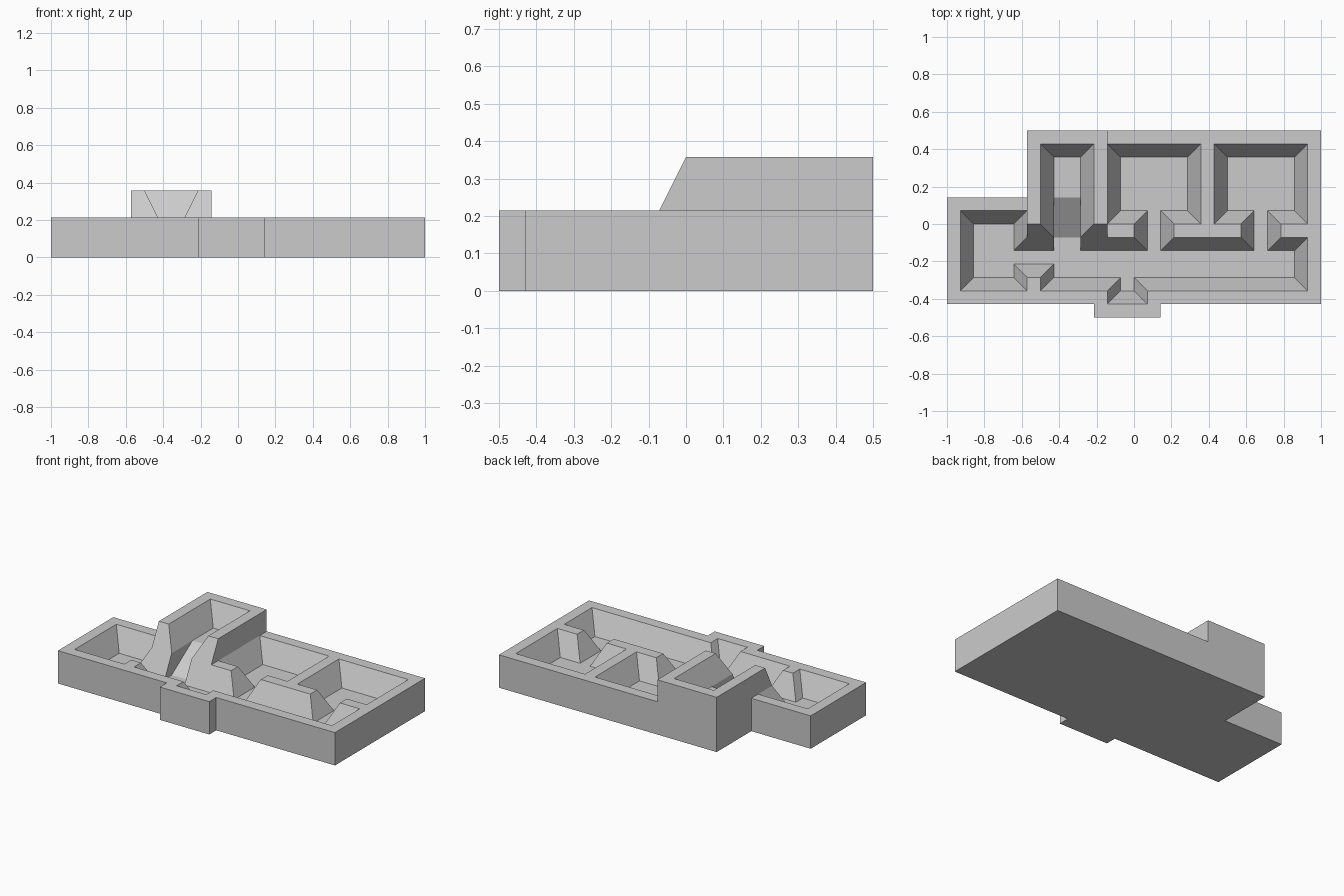
import bpy
import bmesh
from mathutils import Vector

U = 1 / 14                      # grid module of the floor plan
FLOOR, WALL, TOWER = 1, 3, 5    # heights in modules
SLOPE = 0.5                     # inward lean of walls per module of height

if "Cube" in bpy.data.objects:
    bpy.data.objects.remove(bpy.data.objects["Cube"])

stone = bpy.data.materials.new("grey stone")
stone.use_nodes = True
stone.diffuse_color = (0.6, 0.6, 0.6, 1)
stone.node_tree.nodes["Principled BSDF"].inputs["Base Color"].default_value = (0.6, 0.6, 0.6, 1)


def loft(name, low, high):
    """Solid between two matching rings of points, given in plan modules."""
    bm = bmesh.new()
    rings = [[bm.verts.new((Vector(p) - Vector((14, 7, 0))) * U) for p in ring]
             for ring in (low, high)]
    a, b = rings
    n = len(a)
    bm.faces.new(a)
    bm.faces.new(b)
    for i in range(n):
        j = (i + 1) % n
        bm.faces.new((a[i], a[j], b[j], b[i]))
    bmesh.ops.recalc_face_normals(bm, faces=bm.faces)
    mesh = bpy.data.meshes.new(name)
    bm.to_mesh(mesh)
    bm.free()
    mesh.materials.append(stone)
    obj = bpy.data.objects.new(name, mesh)
    bpy.context.collection.objects.link(obj)
    return obj


def flared_void(foot, z_foot, z_low, z_high):
    """Room-shaped cutter whose sides lean outward from its foot rectangle."""
    x0, x1, y0, y1 = foot

    def ring(z):
        d = (z - z_foot) * SLOPE
        return [(x0 - d, y0 - d, z), (x1 + d, y0 - d, z),
                (x1 + d, y1 + d, z), (x0 - d, y1 + d, z)]
    return loft("cutter", ring(z_low), ring(z_high))


def combine(target, tool, operation):
    """Apply an exact boolean and remove the tool object."""
    tool.hide_render = True
    mod = target.modifiers.new("boolean", 'BOOLEAN')
    mod.operation = operation
    mod.solver = 'EXACT'
    mod.object = tool
    with bpy.context.temp_override(object=target, active_object=target):
        bpy.ops.object.modifier_apply(modifier=mod.name)
    bpy.data.objects.remove(tool)


# Solid building block with a front porch and a stepped back corner
outline = [(0, 1), (11, 1), (11, 0), (16, 0), (16, 1), (28, 1),
           (28, 14), (6, 14), (6, 9), (0, 9)]
body = loft("building", [(x, y, 0) for x, y in outline], [(x, y, WALL) for x, y in outline])

# Rooms and openings carved from above: x0, x1, y0, y1 at floor level
rooms = {
    "left room": (2, 5, 3, 7),
    "left doorway": (4, 9, 4, 5),
    "hall": (8, 26, 3, 5),
    "entrance": (13, 14, 2, 4),
    "middle room": (13, 18, 8, 12),
    "middle doorway": (15, 16, 4, 9),
    "right room": (21, 26, 8, 12),
    "right doorway": (23, 24, 4, 9),
}
for foot in rooms.values():
    combine(body, flared_void(foot, FLOOR, FLOOR, WALL + 1), 'DIFFERENCE')

# Straight-sided passage with a ramp up to the raised room
ramp = [(4.5, FLOOR), (6, FLOOR), (9, WALL), (10.5, WALL + 1), (4.5, WALL + 1)]
combine(body, loft("cutter", [(8, y, z) for y, z in ramp], [(10, y, z) for y, z in ramp]),
        'DIFFERENCE')

# Raised room walls with a leaning front, open toward the ramp
side = [(6, WALL), (14, WALL), (14, TOWER), (7, TOWER)]
tower = loft("raised_room", [(6, y, z) for y, z in side], [(12, y, z) for y, z in side])
combine(tower, flared_void((8, 10, 3, 12), WALL, WALL - 1, TOWER + 1), 'DIFFERENCE')
combine(body, tower, 'UNION')
